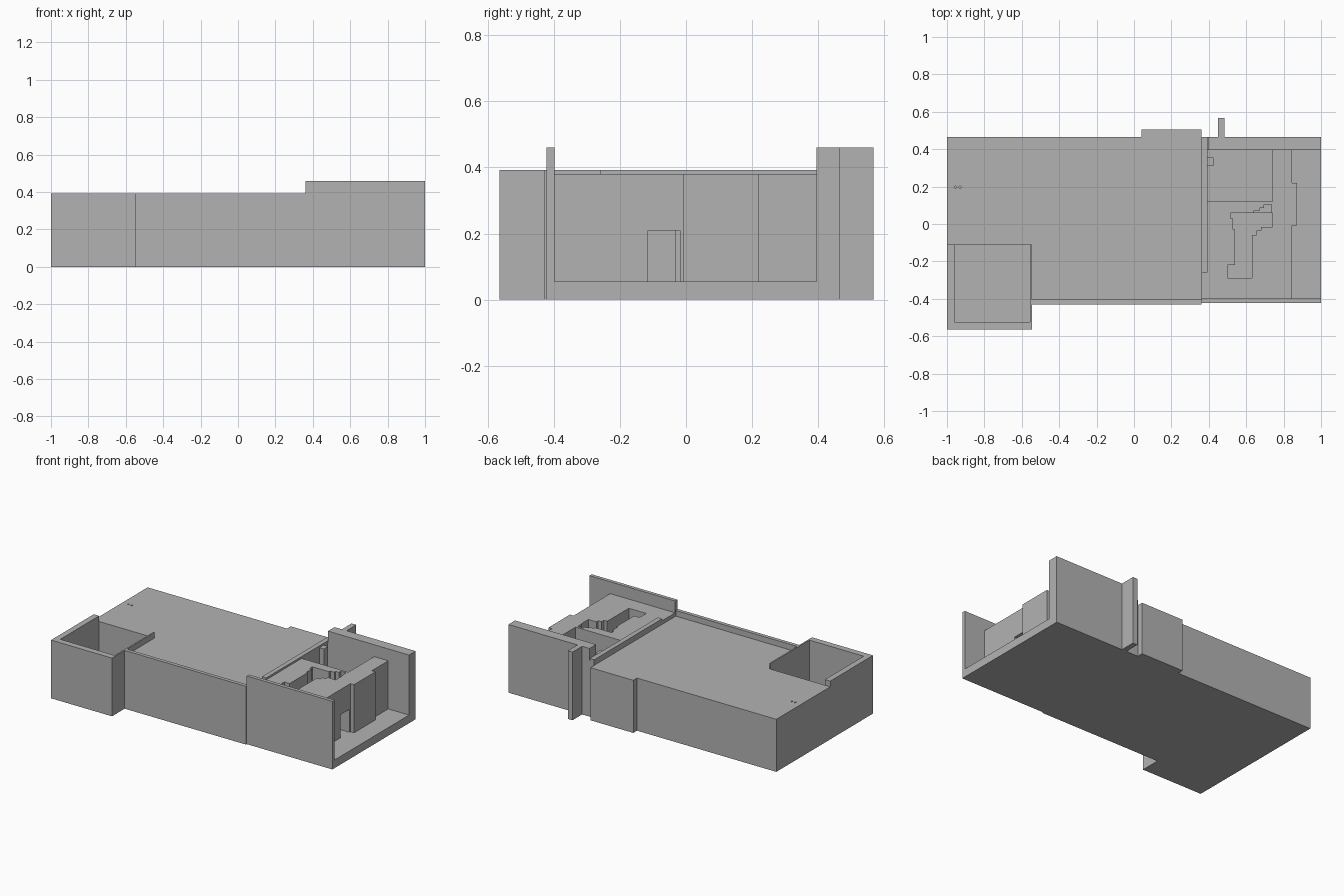
import bpy, bmesh

cube = bpy.data.objects.get("Cube")
if cube:
    bpy.data.objects.remove(cube, do_unlink=True)

grey = bpy.data.materials.new("plain_grey")
grey.use_nodes = True
colour = (0.45, 0.45, 0.45, 1)
grey.diffuse_color = colour
grey.node_tree.nodes["Principled BSDF"].inputs["Base Color"].default_value = colour


def prism(name, outline, z0, z1):
    """Extrude a flat outline between two heights."""
    bm = bmesh.new()
    face = bm.faces.new([bm.verts.new((x, y, z0)) for x, y in outline])
    top = bmesh.ops.extrude_face_region(bm, geom=[face])["geom"]
    bmesh.ops.translate(bm, vec=(0, 0, z1 - z0),
                        verts=[v for v in top if isinstance(v, bmesh.types.BMVert)])
    bmesh.ops.recalc_face_normals(bm, faces=bm.faces)
    mesh = bpy.data.meshes.new(name)
    bm.to_mesh(mesh)
    bm.free()
    mesh.materials.append(grey)
    obj = bpy.data.objects.new(name, mesh)
    bpy.context.collection.objects.link(obj)
    return obj


def box(name, x0, x1, y0, y1, z0, z1):
    return prism(name, [(x0, y0), (x1, y0), (x1, y1), (x0, y1)], z0, z1)


def carve(target, cutters):
    """Subtract the cutters, bake the result and remove the cutters."""
    for c in cutters:
        c.hide_render = True
        mod = target.modifiers.new("cut", "BOOLEAN")
        mod.operation, mod.solver, mod.object = "DIFFERENCE", "EXACT", c
    bpy.context.view_layer.update()
    graph = bpy.context.evaluated_depsgraph_get()
    mesh = bpy.data.meshes.new_from_object(target.evaluated_get(graph))
    target.modifiers.clear()
    target.data = mesh
    for c in cutters:
        bpy.data.objects.remove(c, do_unlink=True)


FLOOR, ROOF, RIM, BLOCK, TALL = 0.055, 0.355, 0.393, 0.38, 0.46

# Main hall with the shallow rear bay and two small roof holes
hall = prism("main_hall", [(-1, 0.465), (-1, -0.11), (-0.545, -0.11), (-0.545, -0.43),
                           (0.36, -0.43), (0.36, 0.505), (0.04, 0.505), (0.04, 0.465)], 0, ROOF)
r = 0.008
carve(hall, [prism("roof_hole", [(x - r, 0.197), (x, 0.197 - r), (x + r, 0.197), (x, 0.197 + r)],
                   ROOF - 0.05, ROOF + 0.05) for x in (-0.955, -0.93)])
box("front_parapet", -0.545, 0.36, -0.43, -0.405, ROOF, RIM)

# Open front court
box("court_floor", -1, -0.545, -0.565, -0.11, 0, FLOOR)
prism("court_walls", [(-1, -0.11), (-1, -0.565), (-0.545, -0.565), (-0.545, -0.11),
                      (-0.555, -0.11), (-0.555, -0.523), (-0.96, -0.523), (-0.96, -0.11)], FLOOR, RIM)

# Side wing: floor, tall walls, rear fin and dividing curb
box("wing_floor", 0.36, 1, -0.422, 0.465, 0, FLOOR)
box("wing_front_wall", 0.36, 1, -0.422, -0.398, FLOOR, TALL)
box("wing_back_wall", 0.395, 1, 0.395, 0.465, FLOOR, TALL)
box("rear_fin", 0.45, 0.485, 0.465, 0.568, 0, TALL)
box("dividing_curb", 0.36, 0.392, -0.26, 0.465, BLOCK, RIM)
box("curb_rear_post", 0.36, 0.395, 0.395, 0.465, FLOOR, BLOCK)

# Inner block with its court, stepped shaft, side recess and doorway
block = prism("inner_block", [(0.36, -0.398), (0.845, -0.398), (0.845, -0.008), (0.872, -0.008),
                              (0.872, 0.22), (0.845, 0.22), (0.845, 0.395), (0.36, 0.395)],
              FLOOR, BLOCK)
shaft = [(0.5, -0.29), (0.63, -0.29), (0.63, -0.06), (0.655, -0.06), (0.655, -0.035),
         (0.68, -0.035), (0.68, -0.015), (0.74, -0.015), (0.74, 0.058), (0.515, 0.058),
         (0.515, 0.03), (0.53, 0.03), (0.53, -0.03), (0.54, -0.03), (0.54, -0.22), (0.5, -0.22)]
recess = [(0.64, 0.05), (0.735, 0.05), (0.735, 0.105), (0.695, 0.105),
          (0.695, 0.085), (0.67, 0.085), (0.67, 0.07), (0.64, 0.07)]
carve(block, [prism("shaft_cutter", shaft, 0.03, 0.6),
              prism("recess_cutter", recess, 0.2, 0.6),
              box("court_cutter", 0.392, 0.74, 0.12, 0.5, 0.03, 0.6),
              box("door_cutter", 0.6, 0.95, -0.115, -0.018, 0.03, 0.21)])
box("court_column", 0.392, 0.425, 0.31, 0.355, FLOOR, BLOCK)
